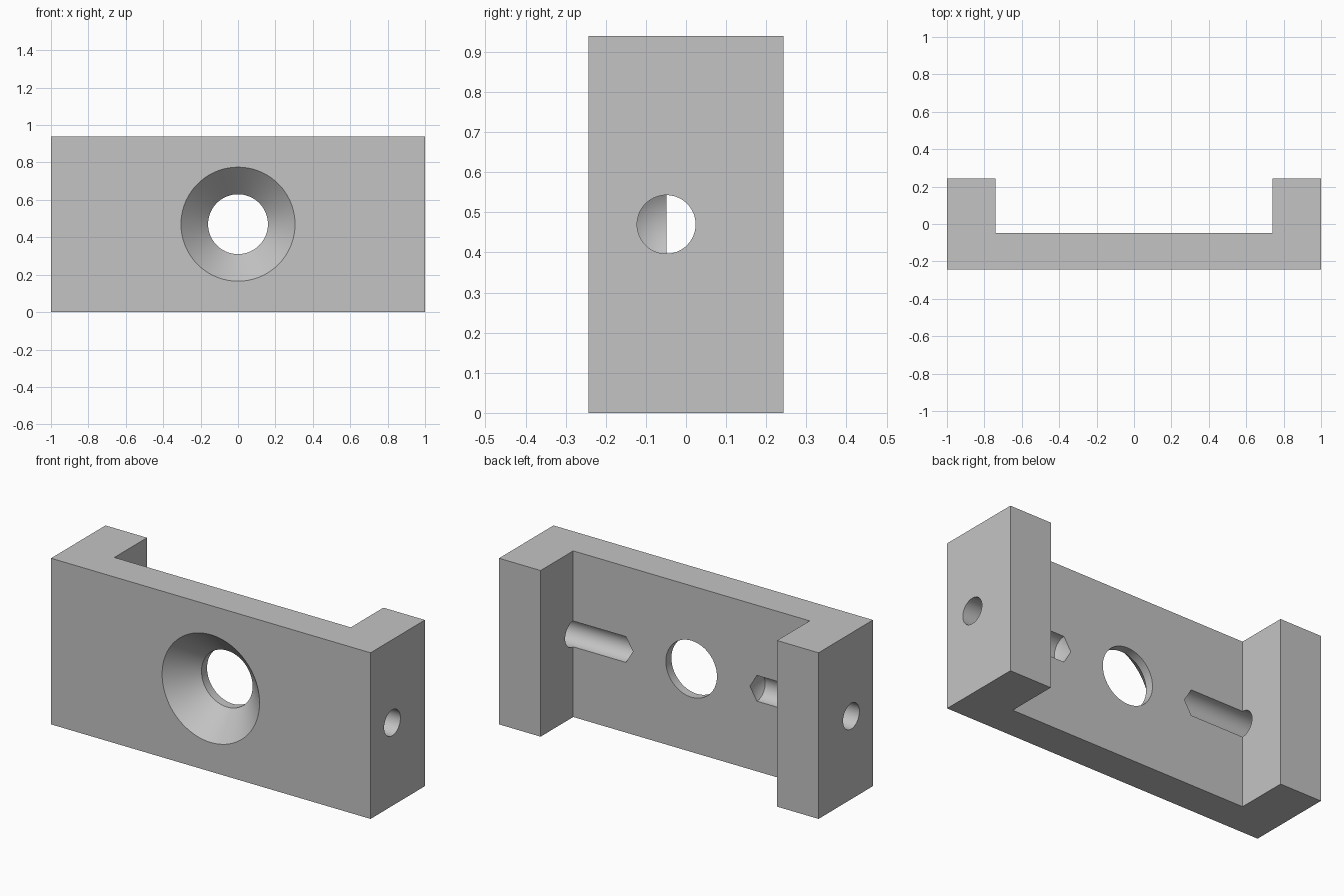
import bpy, bmesh, math
from mathutils import Matrix, Vector

cube = bpy.data.objects.get("Cube")
if cube:
    bpy.data.objects.remove(cube, do_unlink=True)

HEIGHT, DEPTH = 0.94, 0.243     # full height, half depth
WEB_BACK, ARM_IN = -0.0485, 0.74
MID = HEIGHT / 2

grey = bpy.data.materials.new("machined grey")
grey.use_nodes = True
colour = (0.55, 0.55, 0.55, 1)
grey.diffuse_color = colour
grey.node_tree.nodes["Principled BSDF"].inputs["Base Color"].default_value = colour


def make_object(name, bm):
    bmesh.ops.recalc_face_normals(bm, faces=bm.faces[:])
    mesh = bpy.data.meshes.new(name)
    bm.to_mesh(mesh)
    bm.free()
    mesh.materials.append(grey)
    obj = bpy.data.objects.new(name, mesh)
    bpy.context.collection.objects.link(obj)
    return obj


def extrude_up(name, outline, height):
    bm = bmesh.new()
    face = bm.faces.new([bm.verts.new((x, y, 0)) for x, y in outline])
    new = bmesh.ops.extrude_face_region(bm, geom=[face])["geom"]
    verts = [v for v in new if isinstance(v, bmesh.types.BMVert)]
    bmesh.ops.translate(bm, vec=(0, 0, height), verts=verts)
    return make_object(name, bm)


def lathe(name, profile, origin, axis, steps=72):
    """Turn (radius, distance) points around an axis; both ends have radius 0."""
    bm = bmesh.new()
    verts = [bm.verts.new((r, 0, d)) for r, d in profile]
    edges = [bm.edges.new(pair) for pair in zip(verts, verts[1:])]
    bmesh.ops.spin(bm, geom=verts + edges, cent=(0, 0, 0), axis=(0, 0, 1),
                   angle=math.tau, steps=steps)
    bmesh.ops.remove_doubles(bm, verts=bm.verts[:], dist=1e-5)
    turn = Vector(axis).to_track_quat("Z", "Y").to_matrix().to_4x4()
    bm.transform(Matrix.Translation(origin) @ turn)
    obj = make_object(name, bm)
    obj.hide_render = True
    return obj


# U-shaped bracket body
half = [(1, -DEPTH), (1, DEPTH), (ARM_IN, DEPTH), (ARM_IN, WEB_BACK)]
outline = half + [(-x, y) for x, y in reversed(half)]
bracket = extrude_up("bracket_body", outline, HEIGHT)

# Countersunk centre hole
R_OUT, R_IN, EXTRA = 0.305, 0.16, 0.05
cutters = [lathe("centre_hole_cutter",
                 [(0, -EXTRA), (R_OUT + EXTRA, -EXTRA), (R_IN, R_OUT - R_IN),
                  (R_IN, 0.4), (0, 0.4)],
                 (0, -DEPTH, MID), (0, 1, 0))]

# Side holes with pointed drill tips
for side, label in ((1, "left"), (-1, "right")):
    cutters.append(lathe(label + "_drill_cutter",
                         [(0, -0.1), (0.073, -0.1), (0.073, 0.59), (0, 0.634)],
                         (side, WEB_BACK - 0.0005, MID), (-side, 0, 0)))

bpy.ops.object.select_all(action="DESELECT")
bpy.context.view_layer.objects.active = bracket
bracket.select_set(True)
for cutter in cutters:
    mod = bracket.modifiers.new(cutter.name, "BOOLEAN")
    mod.operation, mod.solver, mod.object = "DIFFERENCE", "EXACT", cutter
    bpy.ops.object.modifier_apply(modifier=mod.name)
    bpy.data.objects.remove(cutter, do_unlink=True)

bpy.ops.object.shade_smooth_by_angle(angle=math.radians(30))
